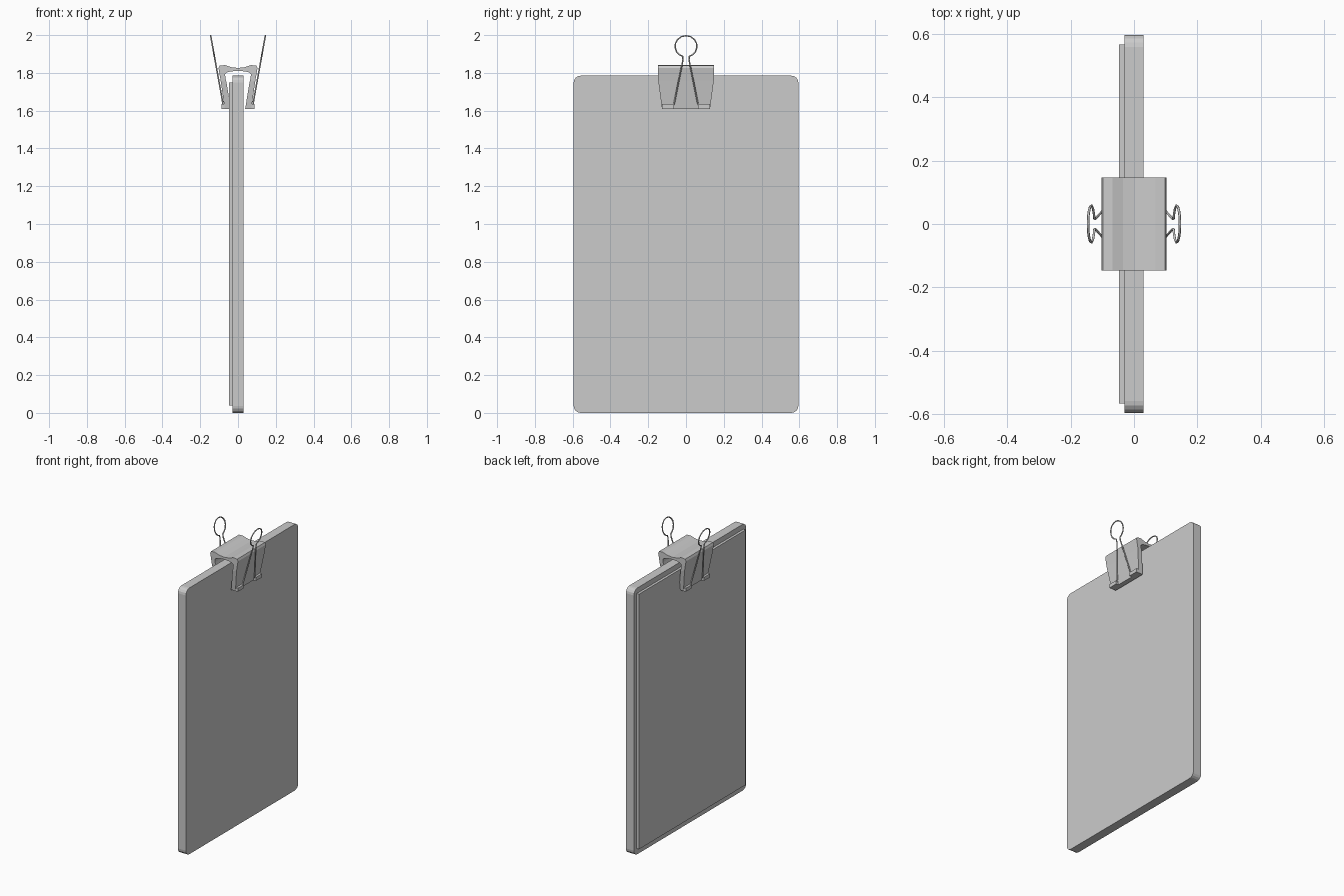
import bpy, bmesh, math

if "Cube" in bpy.data.objects:
    bpy.data.objects.remove(bpy.data.objects["Cube"])


def finish(name, bm, smooth=None):
    bmesh.ops.recalc_face_normals(bm, faces=bm.faces)
    me = bpy.data.meshes.new(name)
    bm.to_mesh(me)
    bm.free()
    ob = bpy.data.objects.new(name, me)
    bpy.context.collection.objects.link(ob)
    if smooth:
        bpy.ops.object.select_all(action='DESELECT')
        ob.select_set(True)
        bpy.context.view_layer.objects.active = ob
        bpy.ops.object.shade_smooth_by_angle(angle=math.radians(smooth))
    return ob


def box(name, lo, hi, radius=0):
    bm = bmesh.new()
    bmesh.ops.create_cube(bm, size=1)
    for v in bm.verts:
        v.co = [(a + b) / 2 + c * (b - a) for a, b, c in zip(lo, hi, v.co)]
    if radius:
        # round only the edges running through the thickness
        edges = [e for e in bm.edges
                 if abs(e.verts[0].co.x - e.verts[1].co.x) > 1e-4]
        bmesh.ops.bevel(bm, geom=edges, offset=radius, segments=4,
                        profile=0.5, affect='EDGES')
    return finish(name, bm)


# Board and paper stack
box("board", (-0.03, -0.595, 0), (0.03, 0.595, 1.785), 0.037)
box("paper", (-0.047, -0.565, 0.04), (-0.029, 0.565, 1.75))

# Clip body: (outer x, outer z, inner x, inner z) from the middle down one side
half = [(0, 1.826, 0, 1.811),
        (0.035, 1.830, 0.035, 1.808),
        (0.068, 1.841, 0.058, 1.803),
        (0.097, 1.839, 0.068, 1.793),
        (0.103, 1.825, 0.067, 1.775),
        (0.092, 1.760, 0.061, 1.750),
        (0.070, 1.610, 0.038, 1.610)]
stations = [(-a, b, -c, d) for a, b, c, d in reversed(half[1:])] + half


def half_width(z):
    return 0.147 - 0.02 * max(0, (1.76 - z) / 0.15)


bm = bmesh.new()
rings = []
for ox, oz, ix, iz in stations:
    wo, wi = half_width(oz), half_width(iz)
    rings.append([bm.verts.new(p) for p in
                  ((ox, -wo, oz), (ox, wo, oz), (ix, wi, iz), (ix, -wi, iz))])
for r, s in zip(rings, rings[1:]):
    for i in range(4):
        j = (i + 1) % 4
        bm.faces.new((r[i], r[j], s[j], s[i]))
bm.faces.new(rings[0])
bm.faces.new(rings[-1])
finish("clip_body", bm)

# Rolled feet that hold the wire ends
for sx in (-1, 1):
    for sy in (-1, 1):
        xs = sorted((sx * 0.05, sx * 0.088))
        ys = sorted((sy * 0.063, sy * 0.127))
        box("clip_foot", (xs[0], ys[0], 1.61), (xs[1], ys[1], 1.634))

# Wire handles: straight legs, pinched neck and a round loop
leg = [(0.10, 1.622), (0.067, 1.624), (0.061, 1.645), (0.038, 1.76), (0.016, 1.868), (0.017, 1.887)]
loop = []
for k in range(13):
    t = math.radians(-55 + 290 * k / 12)
    loop.append((0.058 * math.cos(t), 1.941 + 0.056 * math.sin(t)))
path = leg + loop + [(-y, z) for y, z in reversed(leg)]
for sx in (-1, 1):
    cu = bpy.data.curves.new("wire_handle", 'CURVE')
    cu.dimensions = '3D'
    cu.bevel_depth = 0.004
    cu.bevel_resolution = 1
    cu.use_fill_caps = True
    sp = cu.splines.new('POLY')
    sp.points.add(len(path) - 1)
    for pt, (y, z) in zip(sp.points, path):
        x = 0.077 + 0.068 * (z - 1.622) / 0.376
        pt.co = (sx * x, y, z, 1)
    ob = bpy.data.objects.new("wire_handle", cu)
    bpy.context.collection.objects.link(ob)
